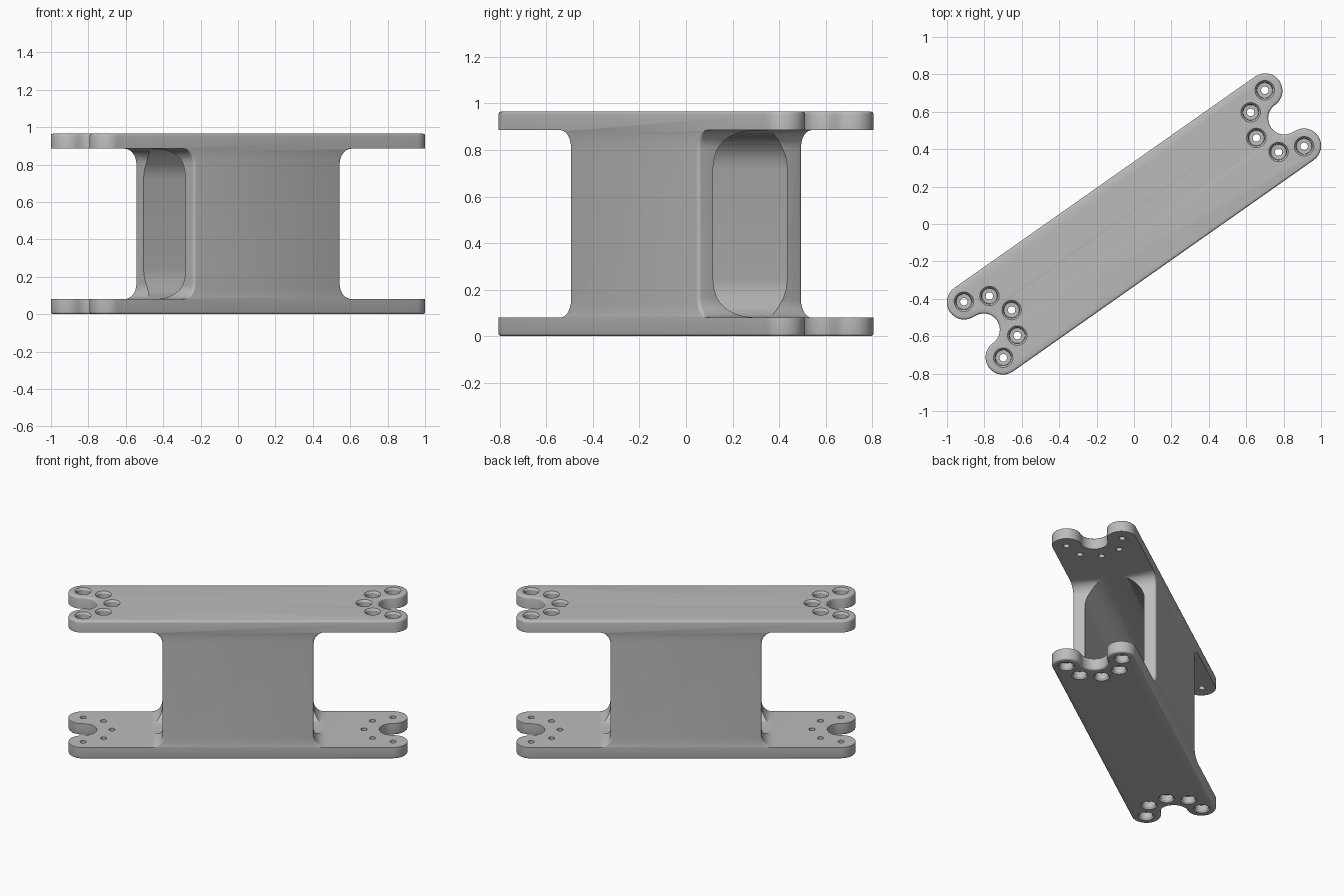
import bpy, bmesh
from math import sin, cos, pi, radians
from mathutils import Vector

LOBE_U, LOBE_V, LOBE_R = 0.983, 0.18, 0.093    # clevis ears at each end
HALF_W = LOBE_V + LOBE_R
NOTCH_R = LOBE_V - LOBE_R
HEIGHT, PLATE = 0.965, 0.08
WALL_U, FILLET, ROUND = 0.48, 0.08, 0.015
YAW = radians(35.1)

cube = bpy.data.objects.get("Cube")
if cube:
    bpy.data.objects.remove(cube, do_unlink=True)

metal = bpy.data.materials.new("plain grey metal")
metal.use_nodes = True
grey = (0.5, 0.5, 0.5, 1)
metal.diffuse_color = grey
metal.node_tree.nodes["Principled BSDF"].inputs["Base Color"].default_value = grey


def arc(cx, cy, r, start, end, n):
    """Points of an arc, angles in degrees, both ends included."""
    step = radians(end - start) / n
    return [(cx + r * cos(radians(start) + step * i),
             cy + r * sin(radians(start) + step * i)) for i in range(n + 1)]


def loft(bm, rings):
    """Skin a closed solid through rings of 3D points."""
    loops = [[bm.verts.new(p) for p in ring] for ring in rings]
    n = len(loops[0])
    for a, b in zip(loops, loops[1:]):
        for i in range(n):
            j = (i + 1) % n
            bm.faces.new((a[i], a[j], b[j], b[i]))
    bm.faces.new(loops[0][::-1])
    bm.faces.new(loops[-1])


def finish(bm, name):
    bmesh.ops.recalc_face_normals(bm, faces=bm.faces)
    mesh = bpy.data.meshes.new(name)
    bm.to_mesh(mesh)
    bm.free()
    mesh.materials.append(metal)
    obj = bpy.data.objects.new(name, mesh)
    bpy.context.collection.objects.link(obj)
    return obj


# Solid block with eared ends
ends = (arc(LOBE_U, -LOBE_V, LOBE_R, -90, 90, 16)
        + arc(LOBE_U, 0, NOTCH_R, 270, 90, 16)[1:-1]
        + arc(LOBE_U, LOBE_V, LOBE_R, -90, 90, 16))
outline = ends + [(-x, -y) for x, y in ends]
bm = bmesh.new()
loft(bm, [[(x, y, z) for x, y in outline] for z in (0, HEIGHT)])
bracket = finish(bm, "link_bracket")

# Gaps between the plates, with filleted corners and rounded wall edges
low, high = PLATE, HEIGHT - PLATE
gap = ([(1.3, low)]
       + arc(WALL_U + FILLET, low + FILLET, FILLET, 270, 180, 8)
       + arc(WALL_U + FILLET, high - FILLET, FILLET, 180, 90, 8)
       + [(1.3, high)])
half = [(HALF_W - ROUND + ROUND * sin(a), ROUND * (1 - cos(a)))
        for a in (k * pi / 8 for k in range(5))] + [(HALF_W + 0.05, ROUND)]
stations = [(-v, s) for v, s in reversed(half)] + half
bm = bmesh.new()
for side in (1, -1):
    loft(bm, [[(side * (u - s), v, z) for u, z in gap] for v, s in stations])
gap_cutter = finish(bm, "gap_cutter")

# Rounded tunnel through the middle body
tw, tr = 0.195, 0.165
t0, t1 = low + 0.001, high - 0.001
tunnel = (arc(tw - tr, t0 + tr, tr, -90, 0, 10) + arc(tw - tr, t1 - tr, tr, 0, 90, 10)
          + arc(tr - tw, t1 - tr, tr, 90, 180, 10) + arc(tr - tw, t0 + tr, tr, 180, 270, 10))
bm = bmesh.new()
loft(bm, [[(u, v, z) for v, z in tunnel] for u in (-0.7, 0.7)])
tunnel_cutter = finish(bm, "tunnel_cutter")

# Counterbored bolt holes around each notch
bore = [(-0.01, 0.061), (0.004, 0.049), (0.012, 0.043),
        (0.05, 0.041), (0.051, 0.02), (0.11, 0.02)]
bm = bmesh.new()
for side in (1, -1):
    for k in range(5):
        a = radians(90 + 45 * k)
        centre = Vector((side * (LOBE_U + 0.183 * cos(a)), 0.183 * sin(a)))
        for top in (True, False):
            loft(bm, [[(x, y, HEIGHT - d if top else d)
                       for x, y in arc(centre.x, centre.y, r, 0, 345, 23)]
                      for d, r in bore])
hole_cutter = finish(bm, "hole_cutter")

# Soften the rims, then cut
bevel = bracket.modifiers.new("rim", "BEVEL")
bevel.width = 0.012
bevel.segments = 3
bevel.limit_method = "ANGLE"
bevel.angle_limit = radians(40)
cutters = (gap_cutter, tunnel_cutter, hole_cutter)
for cutter in cutters:
    cutter.hide_render = True
    cut = bracket.modifiers.new(cutter.name, "BOOLEAN")
    cut.operation = "DIFFERENCE"
    cut.solver = "EXACT"
    cut.object = cutter

for obj in bpy.context.selected_objects:
    obj.select_set(False)
bpy.context.view_layer.objects.active = bracket
bracket.select_set(True)
for name in [m.name for m in bracket.modifiers]:
    bpy.ops.object.modifier_apply(modifier=name)
for cutter in cutters:
    bpy.data.objects.remove(cutter, do_unlink=True)

bpy.ops.object.shade_smooth_by_angle(angle=radians(32))
bracket.rotation_euler.z = YAW
